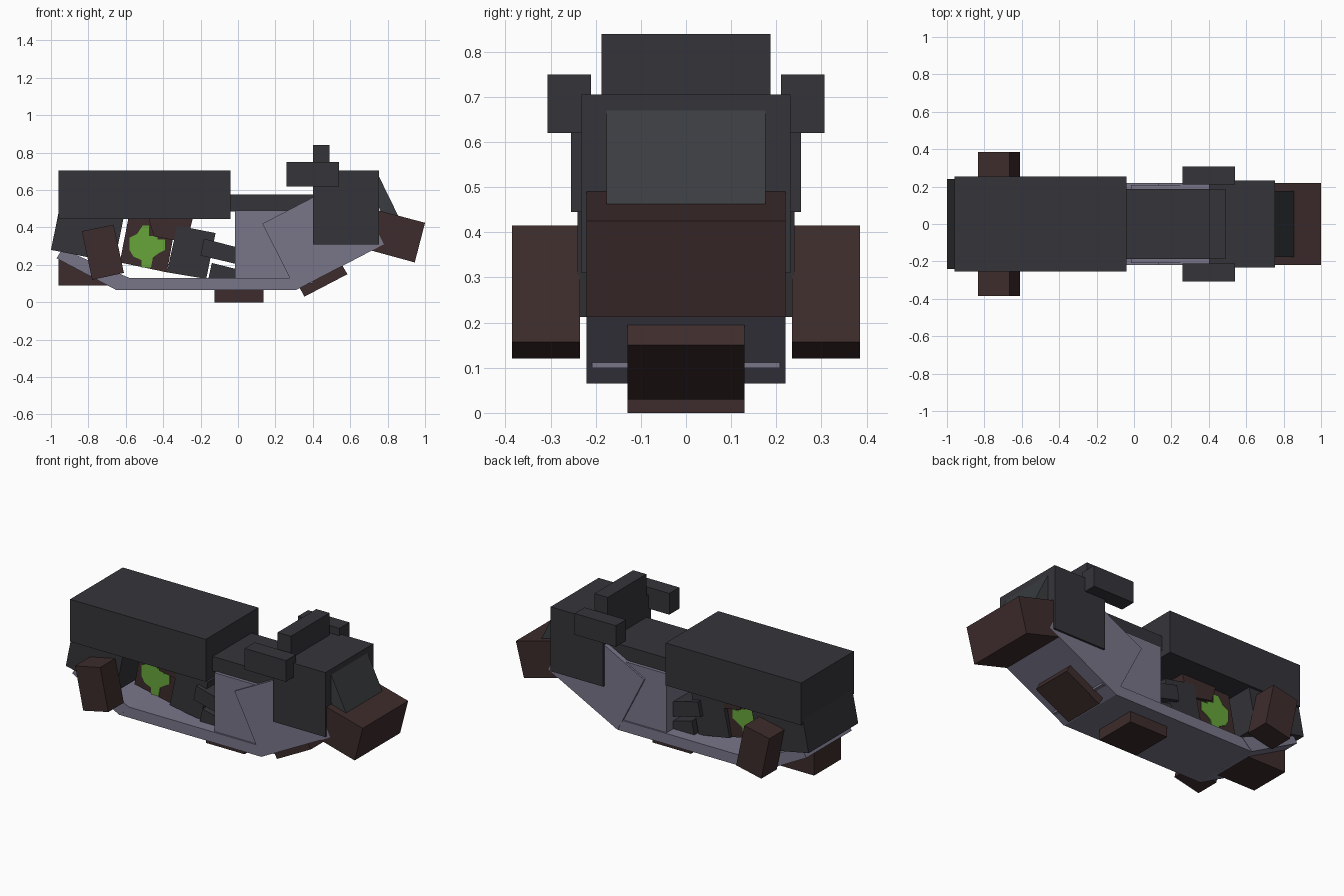
import bpy
import bmesh

cube = bpy.data.objects.get("Cube")
if cube:
    bpy.data.objects.remove(cube, do_unlink=True)


def material(name, *rgb):
    m = bpy.data.materials.new(name)
    m.use_nodes = True
    m.diffuse_color = (*rgb, 1)
    m.node_tree.nodes["Principled BSDF"].inputs["Base Color"].default_value = (*rgb, 1)
    return m


charcoal = material("charcoal", .036, .034, .041)
slate = material("slate purple", .19, .18, .25)
brown = material("dark brown", .048, .025, .025)
glass = material("smoked glass", .042, .046, .05)
green = material("glowing green", .136, .376, .042)


def prism(name, mat, profile, y0, y1):
    """Extrude an x-z side profile from y0 to y1."""
    bm = bmesh.new()
    face = bm.faces.new([bm.verts.new((x, y0, z)) for x, z in profile])
    ext = bmesh.ops.extrude_face_region(bm, geom=[face])
    moved = [v for v in ext["geom"] if isinstance(v, bmesh.types.BMVert)]
    bmesh.ops.translate(bm, verts=moved, vec=(0, y1 - y0, 0))
    bmesh.ops.recalc_face_normals(bm, faces=bm.faces)
    mesh = bpy.data.meshes.new(name)
    bm.to_mesh(mesh)
    bm.free()
    mesh.materials.append(mat)
    obj = bpy.data.objects.new(name, mesh)
    bpy.context.collection.objects.link(obj)
    return obj


def centred(name, mat, profile, half):
    return prism(name, mat, profile, -half, half)


def rect(x0, x1, z0, z1):
    return [(x0, z0), (x1, z0), (x1, z1), (x0, z1)]


# Hull: floor, raked stern, raked bow and the cabin side walls
centred("hull_floor", slate, [(-.65, .065), (.31, .065), (.34, .13), (-.6, .13)], .218)
centred("hull_stern", slate, [(-.97, .235), (-.65, .065), (-.58, .13), (-.94, .285)], .22)
centred("hull_bow", slate, [(.31, .065), (.78, .31), (.6, .665), (.13, .42)], .22)
centred("hull_middle", slate, rect(-.015, .4, .1, .49), .208)

# Upper body
centred("cargo_box", charcoal, rect(-.96, -.04, .445, .705), .255)
centred("stern_block", charcoal, [(-1, .28), (-.66, .213), (-.61, .46), (-.95, .525)], .24)
centred("deck", charcoal, rect(-.05, .41, .485, .575), .188)
centred("cabin", charcoal, rect(.4, .755, .31, .705), .232)
centred("roof_bar", charcoal, rect(.4, .49, .7, .84), .187)
centred("windshield", glass, [(.755, .67), (.86, .455), (.8, .4), (.7, .63)], .176)

# Brown bumpers, skids and snout
centred("snout", brown, [(.7, .28), (.945, .213), (1, .425), (.755, .49)], .22)
centred("belly_skid", brown, rect(-.125, .135, 0, .075), .13)
centred("bow_skid", brown, [(.355, .03), (.585, .15), (.55, .21), (.32, .095)], .13)
centred("stern_skid", brown, [(-.96, .235), (-.96, .09), (-.68, .09)], .13)

# Paired side parts
for side, s in (("left_side", 1), ("right_side", -1)):
    prism("roof_pod_" + side, charcoal, rect(.26, .54, .62, .75), s * .21, s * .307)
    prism("foot_" + side, brown,
          [(-.78, .12), (-.61, .157), (-.665, .415), (-.835, .38)], s * .235, s * .385)

# Engine inside the open bay
centred("engine_rear", brown, [(-.632, .213), (-.38, .16), (-.33, .44), (-.585, .455)], .1)
centred("engine_front", charcoal, [(-.38, .16), (-.17, .125), (-.12, .37), (-.325, .41)], .12)
centred("engine_cap", brown, [(-.45, .352), (-.275, .32), (-.24, .455), (-.48, .455)], .12)
centred("upper_pipe", charcoal, [(-.2, .25), (-.01, .205), (-.01, .295), (-.182, .34)], .145)
centred("lower_pipe", charcoal, [(-.16, .12), (0, .12), (0, .175), (-.14, .21)], .145)
centred("engine_core", green, [
    (-.51, .41), (-.475, .41), (-.475, .355), (-.43, .355), (-.43, .335), (-.39, .335),
    (-.39, .28), (-.42, .265), (-.455, .24), (-.465, .185), (-.515, .185), (-.515, .225),
    (-.56, .245), (-.58, .28), (-.58, .345), (-.54, .365)], .106)
